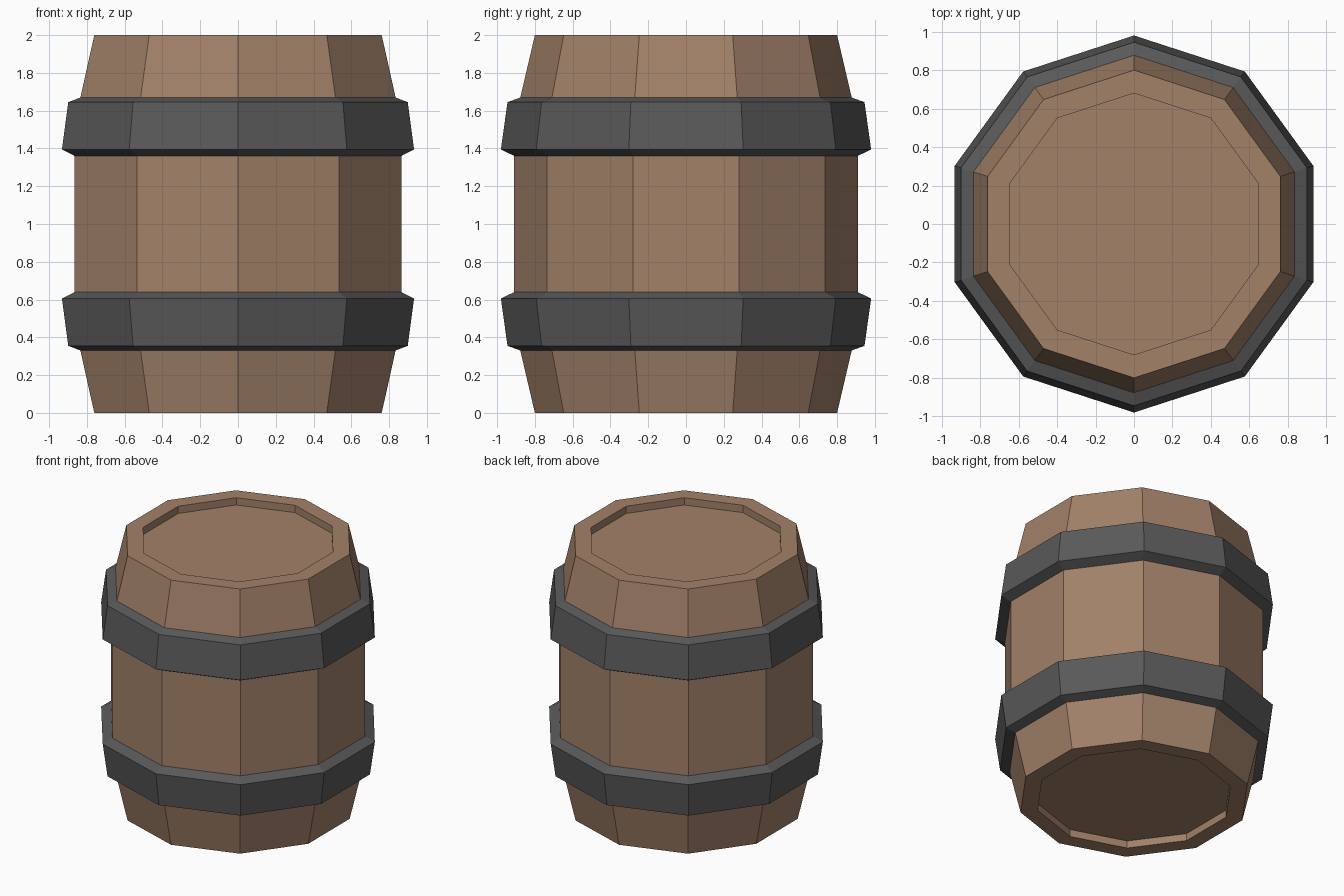
import bpy, bmesh
from math import sin, cos, pi

if "Cube" in bpy.data.objects:
    bpy.data.objects.remove(bpy.data.objects["Cube"])

SIDES = 10


def material(name, color):
    m = bpy.data.materials.new(name)
    m.diffuse_color = (*color, 1)
    m.use_nodes = True
    m.node_tree.nodes["Principled BSDF"].inputs["Base Color"].default_value = m.diffuse_color
    return m


def lathe(name, profile, mat, caps=False):
    """Revolve (radius, z) points, listed bottom to top, into a ten-sided surface."""
    bm = bmesh.new()
    rings = []
    for r, z in profile:
        angles = [pi / 2 + 2 * pi * i / SIDES for i in range(SIDES)]
        rings.append([bm.verts.new((r * cos(a), r * sin(a), z)) for a in angles])
    for low, high in zip(rings, rings[1:]):
        for i in range(SIDES):
            j = (i + 1) % SIDES
            bm.faces.new((low[i], low[j], high[j], high[i]))
    if caps:
        bm.faces.new(rings[0][::-1])
        bm.faces.new(rings[-1])
    mesh = bpy.data.meshes.new(name)
    bm.to_mesh(mesh)
    bm.free()
    mesh.materials.append(mat)
    obj = bpy.data.objects.new(name, mesh)
    bpy.context.collection.objects.link(obj)
    return obj


def flipped(profile):
    """Mirror a profile about mid height, kept bottom to top."""
    return [(r, 2 - z) for r, z in reversed(profile)]


wood = material("wood", (0.36, 0.22, 0.14))
iron = material("iron", (0.1, 0.1, 0.1))

# Wooden body with recessed lid and base
half = [(0.68, 0.055), (0.68, 0), (0.80, 0), (0.91, 0.47)]
lathe("barrel_body", half + flipped(half), wood, caps=True)

# Iron hoops wrapped around the staves
hoop = [(0.876, 0.33), (0.945, 0.355), (0.98, 0.605), (0.909, 0.64)]
lathe("lower_hoop", hoop, iron)
lathe("upper_hoop", flipped(hoop), iron)
